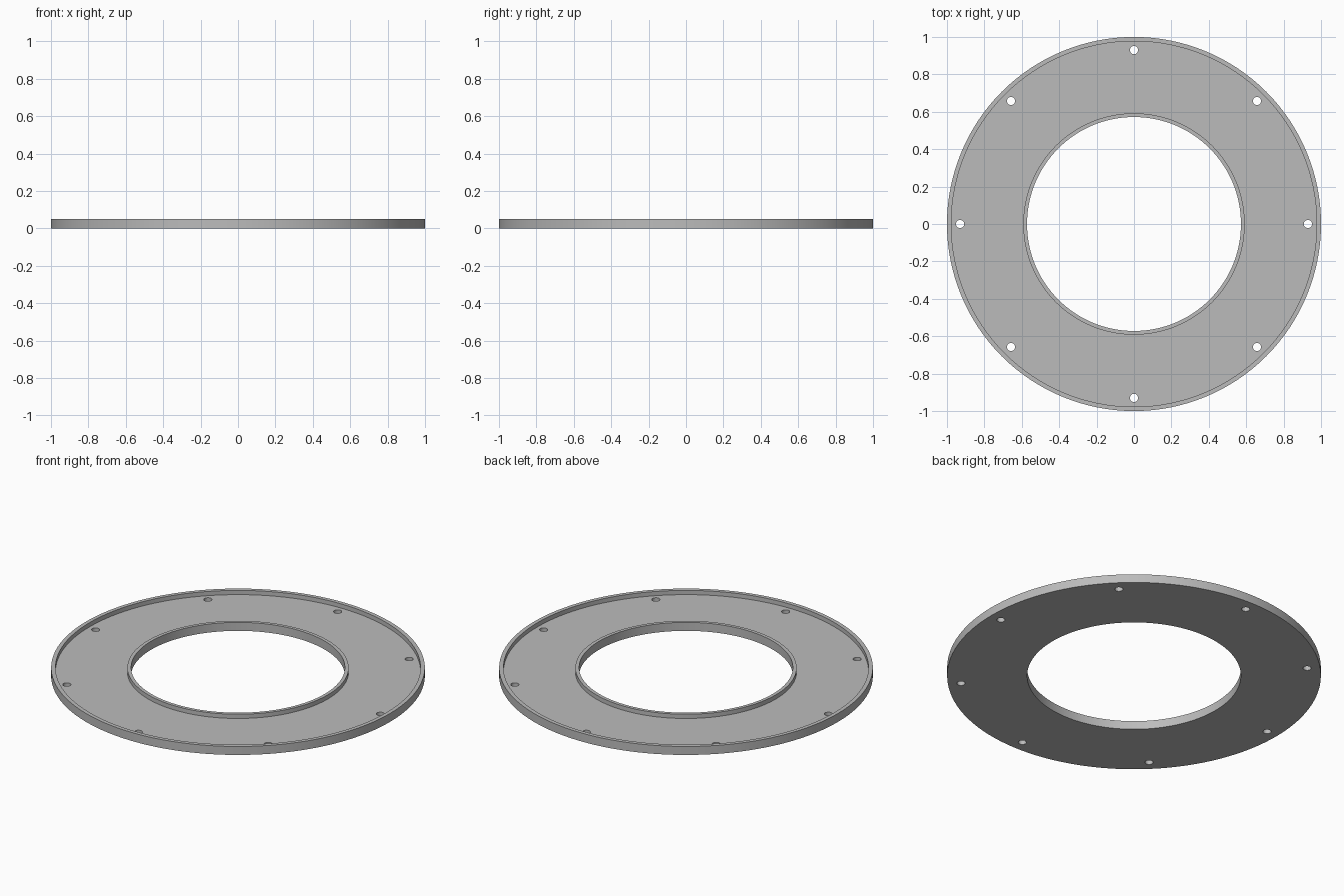
import bpy, bmesh, math
from mathutils import Matrix

cube = bpy.data.objects.get("Cube")
if cube:
    bpy.data.objects.remove(cube, do_unlink=True)

SEGMENTS = 128
HEIGHT, FLOOR = 0.05, 0.025
BORE, INNER_LIP, OUTER_LIP, EDGE = 0.572, 0.592, 0.977, 1.0
HOLES, HOLE_CIRCLE, HOLE_RADIUS = 8, 0.93, 0.022

grey = bpy.data.materials.new("plain grey")
grey.use_nodes = True
colour = (0.5, 0.5, 0.5, 1)
grey.diffuse_color = colour
grey.node_tree.nodes["Principled BSDF"].inputs["Base Color"].default_value = colour


def add_object(name, bm):
    bmesh.ops.recalc_face_normals(bm, faces=bm.faces)
    mesh = bpy.data.meshes.new(name)
    bm.to_mesh(mesh)
    bm.free()
    mesh.materials.append(grey)
    obj = bpy.data.objects.new(name, mesh)
    bpy.context.collection.objects.link(obj)
    return obj


# Flat ring with a raised lip on both edges, turned from its cross-section
profile = [(BORE, 0), (EDGE, 0), (EDGE, HEIGHT), (OUTER_LIP, HEIGHT),
           (OUTER_LIP, FLOOR), (INNER_LIP, FLOOR), (INNER_LIP, HEIGHT), (BORE, HEIGHT)]
bm = bmesh.new()
verts = [bm.verts.new((r, 0, z)) for r, z in profile]
edges = [bm.edges.new((verts[i - 1], verts[i])) for i in range(len(verts))]
bmesh.ops.spin(bm, geom=verts + edges, cent=(0, 0, 0), axis=(0, 0, 1),
               angle=math.tau, steps=SEGMENTS, use_merge=True)
bmesh.ops.remove_doubles(bm, verts=bm.verts, dist=0.0001)
ring = add_object("flanged_ring", bm)

# Bolt holes, evenly spaced near the outer lip
bm = bmesh.new()
for i in range(HOLES):
    place = (Matrix.Rotation(math.tau * i / HOLES, 4, 'Z')
             @ Matrix.Translation((HOLE_CIRCLE, 0, 0)))
    bmesh.ops.create_cone(bm, cap_ends=True, segments=32, radius1=HOLE_RADIUS,
                          radius2=HOLE_RADIUS, depth=0.2, matrix=place)
cutter = add_object("bolt_hole_cutter", bm)
cutter.hide_render = True

cut = ring.modifiers.new("bolt holes", 'BOOLEAN')
cut.operation = 'DIFFERENCE'
cut.solver = 'EXACT'
cut.object = cutter

bpy.ops.object.select_all(action='DESELECT')
ring.select_set(True)
bpy.context.view_layer.objects.active = ring
bpy.ops.object.modifier_apply(modifier=cut.name)
bpy.data.objects.remove(cutter, do_unlink=True)

# Smooth round walls, crisp edges
bpy.ops.object.shade_smooth_by_angle(angle=math.radians(30))
